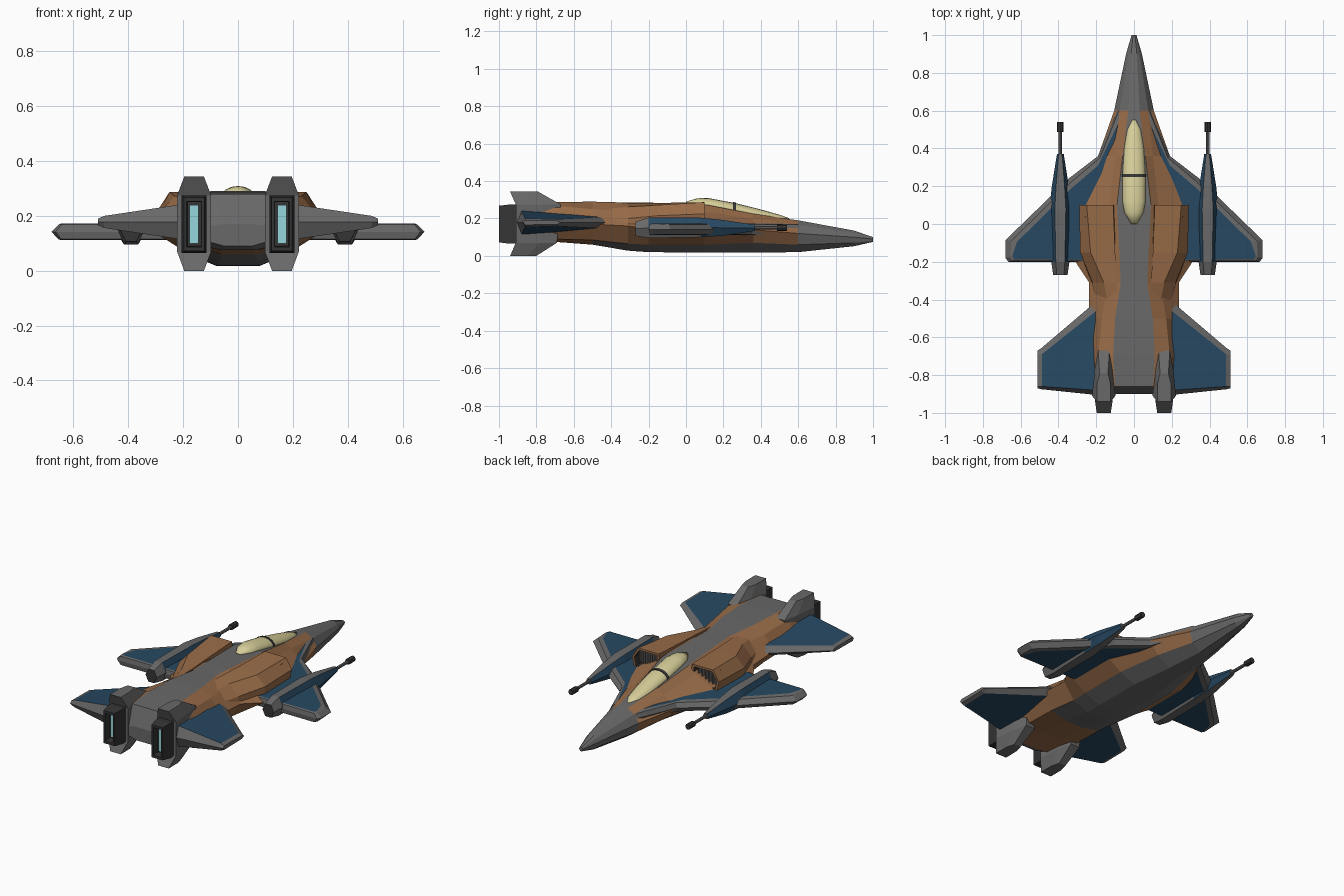
import bpy, bmesh
from math import cos, sin, pi

if "Cube" in bpy.data.objects:
    bpy.data.objects.remove(bpy.data.objects["Cube"])

COL = {"grey": (.14, .14, .14), "orange": (.32, .15, .065), "blue": (.02, .065, .12),
       "dark": (.035, .035, .035), "glass": (.68, .62, .32), "glow": (.3, .68, .72)}
NAMES = list(COL)
MATS = []
for n, c in COL.items():
    m = bpy.data.materials.new(n)
    m.diffuse_color = (*c, 1)
    m.use_nodes = True
    m.node_tree.nodes["Principled BSDF"].inputs["Base Color"].default_value = m.diffuse_color
    MATS.append(m)


def loft(name, rings, colour="grey", mirror=True, caps=None, smooth=False):
    """Skin closed rings; colour is a name or a function of (ring, segment)."""
    pick = colour if callable(colour) else (lambda i, j: colour)
    caps = caps or (pick(0, 0), pick(len(rings) - 2, 0))
    bm = bmesh.new()
    vs = [[bm.verts.new(p) for p in r] for r in rings]
    n = len(rings[0])
    for i in range(len(vs) - 1):
        for j in range(n):
            k = (j + 1) % n
            f = bm.faces.new((vs[i][j], vs[i][k], vs[i + 1][k], vs[i + 1][j]))
            f.material_index = NAMES.index(pick(i, j))
    for ring, c in ((vs[0], caps[0]), (vs[-1], caps[1])):
        bm.faces.new(ring).material_index = NAMES.index(c)
    bmesh.ops.recalc_face_normals(bm, faces=bm.faces)
    me = bpy.data.meshes.new(name)
    bm.to_mesh(me)
    bm.free()
    for m in MATS:
        me.materials.append(m)
    ob = bpy.data.objects.new(name, me)
    bpy.context.collection.objects.link(ob)
    if mirror:
        mod = ob.modifiers.new("mirror", 'MIRROR')
        mod.use_mirror_merge = False
    if smooth:
        for p in me.polygons:
            p.use_smooth = True
    return ob


def rect(y, cx, w, cz, h):
    return [(cx - w, y, cz - h), (cx + w, y, cz - h), (cx + w, y, cz + h), (cx - w, y, cz + h)]


# Fuselage: half sections from spine to keel, mirrored into full rings
sections = [
    (1.0, (.005, .10), (.01, .096), (.013, .09), (.01, .08), (.005, .075)),
    (.90, (.015, .135), (.03, .122), (.042, .10), (.035, .07), (.015, .052)),
    (.60, (.03, .19), (.075, .165), (.105, .12), (.085, .06), (.03, .02)),
    (.36, (.06, .225), (.10, .20), (.19, .14), (.13, .07), (.05, .018)),
    (.10, (.09, .275), (.13, .235), (.31, .145), (.18, .06), (.08, .018)),
    (-.20, (.075, .285), (.15, .25), (.31, .145), (.18, .06), (.08, .02)),
    (-.31, (.07, .285), (.14, .245), (.237, .16), (.17, .065), (.07, .028)),
    (-.50, (.10, .29), (.17, .25), (.237, .17), (.17, .085), (.06, .06)),
    (-.70, (.11, .288), (.19, .268), (.237, .18), (.17, .09), (.06, .075)),
    (-.86, (.10, .28), (.19, .26), (.235, .18), (.17, .10), (.06, .075)),
    (-.90, (.05, .17), (.10, .165), (.20, .16), (.12, .11), (.05, .09)),
]
rings = [[(x, y, z) for x, z in p] + [(-x, y, z) for x, z in reversed(p)]
         for y, *p in sections]


def hull_colour(i, j):
    if i < 2 or i > 8 or j == 9:
        return "grey"
    k = min(j, 8 - j)
    return "orange" if k < 3 or i > 6 else "grey"


loft("fuselage", rings, hull_colour, mirror=False)


# Canopy and its frame hoop
def arch(y, w, base, h, n=8):
    return [(w * cos(pi * k / n), y, base + h * sin(pi * k / n)) for k in range(n + 1)]


loft("canopy", [arch(*a) for a in (
    (.55, .012, .19, .012), (.50, .038, .195, .025), (.40, .054, .212, .036),
    (.26, .063, .237, .046), (.12, .063, .265, .044), (.06, .052, .272, .036),
    (.0, .015, .278, .012))], "glass", mirror=False, smooth=True)
loft("canopy_frame", [arch(.266, .065, .236, .049), arch(.25, .066, .239, .049)],
     "dark", mirror=False)

# Air intakes with recessed grille
isec = [
    (.10, (.10, .19), (.11, .287), (.25, .287), (.29, .225), (.275, .16)),
    (-.15, (.10, .19), (.10, .283), (.23, .272), (.285, .215), (.28, .15)),
    (-.31, (.10, .19), (.09, .282), (.16, .262), (.22, .20), (.225, .15)),
    (-.46, (.10, .18), (.10, .272), (.13, .25), (.18, .20), (.20, .15)),
]
irings = [[(x, y, z) for x, z in p] for y, *p in isec]
mouth = [(.205 + (x - .205) * .84, y, .23 + (z - .23) * .78) for x, y, z in irings[0]]
loft("air_intake", [[(x, .04, z) for x, y, z in mouth], mouth] + irings,
     lambda i, j: "dark" if i == 0 else "orange", caps=("dark", "orange"))
for k in range(6):
    loft("intake_slat", [rect(y, .14 + k * .023, .004, .23, .04) for y in (.035, .08)], "grey")

# Forward wings: bevelled plates with blue panels
outline = [(.08, .62), (.19, .36), (.34, .245), (.68, -.085), (.68, -.18), (.665, -.20), (.08, -.20)]
panel = [(.08, .54), (.19, .31), (.335, .185), (.62, -.095), (.645, -.17), (.635, -.185), (.08, -.19)]
edge = [(.08, .60), (.18, .35), (.33, .225), (.65, -.09), (.655, -.175), (.645, -.195), (.08, -.195)]
loft("front_wing", [[(x, y, z) for x, y in pts] for pts, z in (
    (panel, .112), (edge, .115), (outline, .142), (edge, .168), (panel, .172))],
     caps=("blue", "blue"))


# Tail wings: tapered sections with blue upper and lower panels
def tail_section(x, lead, front, back, trail, thick_f, thick_b):
    c = .178
    return [(x, lead, c), (x, front, c + thick_f), (x, back, c + thick_b),
            (x, trail, c), (x, back, c - thick_b), (x, front, c - thick_f)]


loft("tail_wing", [tail_section(.20, -.41, -.46, -.88, -.905, .03, .065),
                   tail_section(.488, -.655, -.69, -.86, -.875, .018, .022),
                   tail_section(.51, -.67, -.69, -.86, -.87, .010, .012)],
     lambda i, j: "blue" if i == 0 and j in (1, 4) else "grey", caps=("grey", "grey"))


# Gun pods
def pod_ring(y, w, zc, h):
    return [(.39 + a * w, y, zc + b * h) for a, b in
            ((1, 0), (.5, 1), (-.5, 1), (-1, 0), (-.5, -1), (.5, -1))]


loft("gun_pod", [pod_ring(*a) for a in (
    (-.27, .038, .145, .038), (-.20, .048, .15, .055), (.08, .058, .152, .052),
    (.20, .045, .15, .042), (.37, .018, .15, .016))],
     lambda i, j: "blue" if (i > 0 and j in (0, 2)) or (i > 1 and j in (3, 5)) else "grey",
     caps=("dark", "grey"))


def tube(name, y0, y1, r, colour):
    loft(name, [[(.39 + r * cos(k * pi / 4), y, .15 + r * sin(k * pi / 4)) for k in range(8)]
                for y in (y0, y1)], colour)


tube("gun_barrel", .35, .50, .009, "grey")
tube("gun_muzzle", .487, .54, .017, "dark")


# Engine housings with upper and lower fins
def housing_ring(z, wb, yb, wf, yf):
    return [(.16 - wb, yb, z), (.16 + wb, yb, z), (.16 + wf * 1.6, (yb + yf) / 2 + .02, z),
            (.16 + wf, yf, z), (.16 - wf, yf, z), (.16 - wf * 1.6, (yb + yf) / 2 + .02, z)]


loft("engine_housing", [housing_ring(*a) for a in (
    (0, .036, -.94, .022, -.80), (.07, .062, -.91, .03, -.69),
    (.275, .062, -.91, .03, -.67), (.343, .036, -.94, .022, -.79))])

# Exhaust nozzles with glowing slot
loft("nozzle", [rect(y, .16, w, .17, h) for y, w, h in (
    (-.88, .046, .105), (-.94, .046, .105), (-1.0, .037, .098),
    (-1.0, .027, .083), (-.955, .025, .08))], "dark")
loft("exhaust_glow", [rect(y, .16, .016, .17, .07) for y in (-.94, -.965)], "glow")
